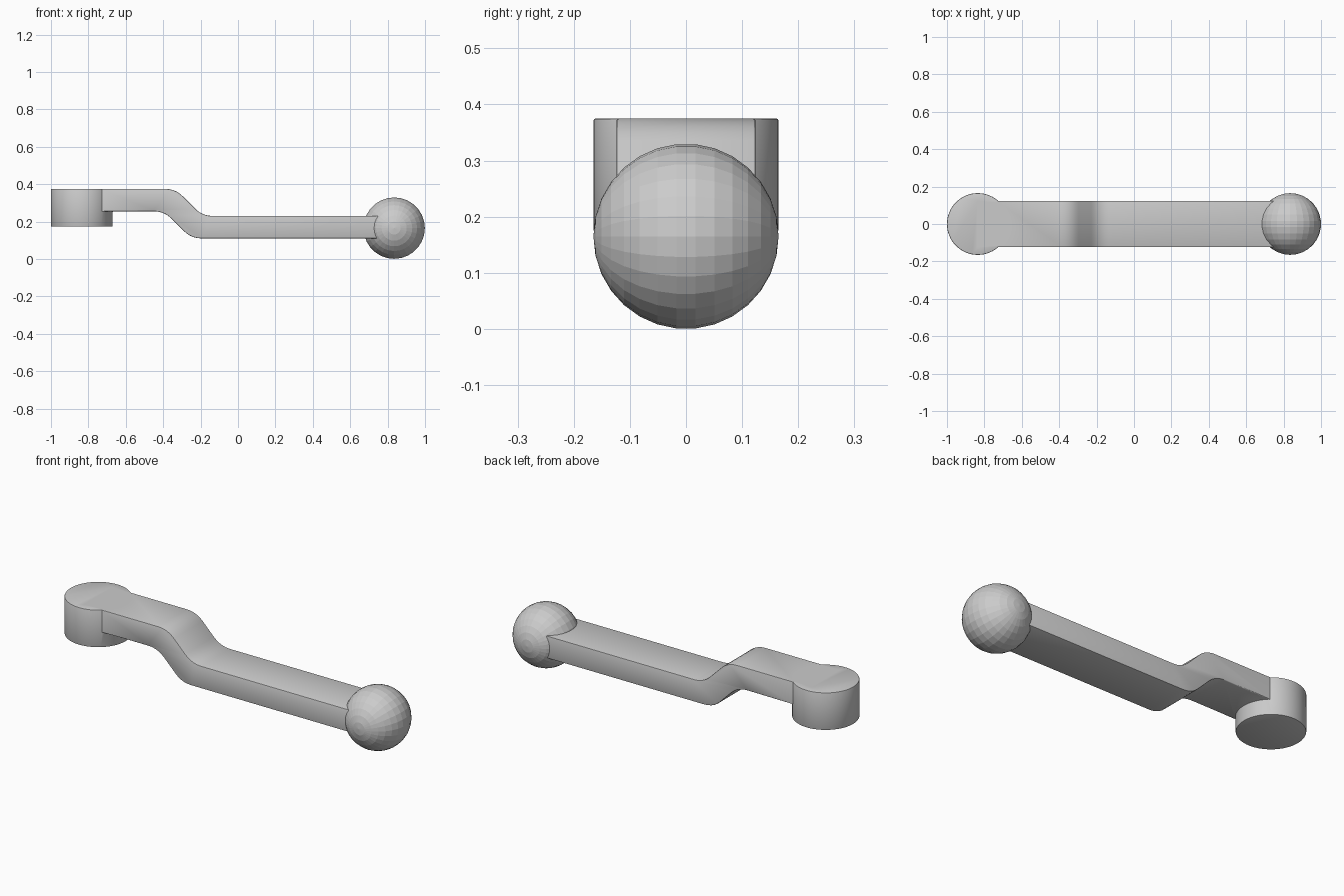
import bpy, bmesh, math
from mathutils import Vector

if "Cube" in bpy.data.objects:
    bpy.data.objects.remove(bpy.data.objects["Cube"])

HALF_W = 0.124   # half width of the bar
R = 0.165        # radius of knob and ball
END_X = 0.835    # distance of both ends from the centre


def rounded(points, radius=0.055, steps=5):
    """Round the inner corners of an open path with short curves."""
    pts = [Vector(p) for p in points]
    out = [pts[0]]
    for a, b, c in zip(pts, pts[1:], pts[2:]):
        p = b + (a - b).normalized() * radius
        q = b + (c - b).normalized() * radius
        for i in range(steps + 1):
            t = i / steps
            out.append(p * (1 - t) ** 2 + b * 2 * t * (1 - t) + q * t * t)
    return out + [pts[-1]]


# Cranked bar: side profile extruded across y
top = rounded([(-END_X, 0.375), (-0.335, 0.375), (-0.19, 0.23), (END_X, 0.23)])
bottom = rounded([(-END_X, 0.255), (-0.395, 0.255), (-0.25, 0.11), (END_X, 0.11)])
bm = bmesh.new()
face = bm.faces.new([bm.verts.new((p.x, -HALF_W, p.y)) for p in top + bottom[::-1]])
res = bmesh.ops.extrude_face_region(bm, geom=[face])
bmesh.ops.translate(bm, vec=(0, 2 * HALF_W, 0),
                    verts=[v for v in res["geom"] if isinstance(v, bmesh.types.BMVert)])
bmesh.ops.recalc_face_normals(bm, faces=bm.faces)
mesh = bpy.data.meshes.new("handle_arm")
bm.to_mesh(mesh)
bm.free()
arm = bpy.data.objects.new("handle_arm", mesh)
bpy.context.collection.objects.link(arm)

# Round hub fused into the raised end of the bar
bpy.ops.mesh.primitive_cylinder_add(vertices=64, radius=R, depth=0.202,
                                    location=(-END_X, 0, 0.274))
hub = bpy.context.object
hub.name = "hub_helper"
hub.hide_render = True

# Fuse, then soften the outer edges slightly
fuse = arm.modifiers.new("fuse_hub", "BOOLEAN")
fuse.operation = "UNION"
fuse.solver = "EXACT"
fuse.object = hub
soft = arm.modifiers.new("soft_edges", "BEVEL")
soft.width = 0.006
soft.segments = 2
soft.limit_method = "ANGLE"
soft.angle_limit = math.radians(50)
bpy.context.view_layer.objects.active = arm
bpy.ops.object.select_all(action="DESELECT")
arm.select_set(True)
for name in ("fuse_hub", "soft_edges"):
    bpy.ops.object.modifier_apply(modifier=name)
bpy.ops.object.shade_smooth_by_angle(angle=math.radians(30))
bpy.data.objects.remove(hub)

# Faceted ball grip with its poles along y
bpy.ops.mesh.primitive_uv_sphere_add(segments=28, ring_count=15, radius=R,
                                     location=(END_X, 0, R),
                                     rotation=(math.pi / 2, 0, 0))
bpy.context.object.name = "ball_grip"
